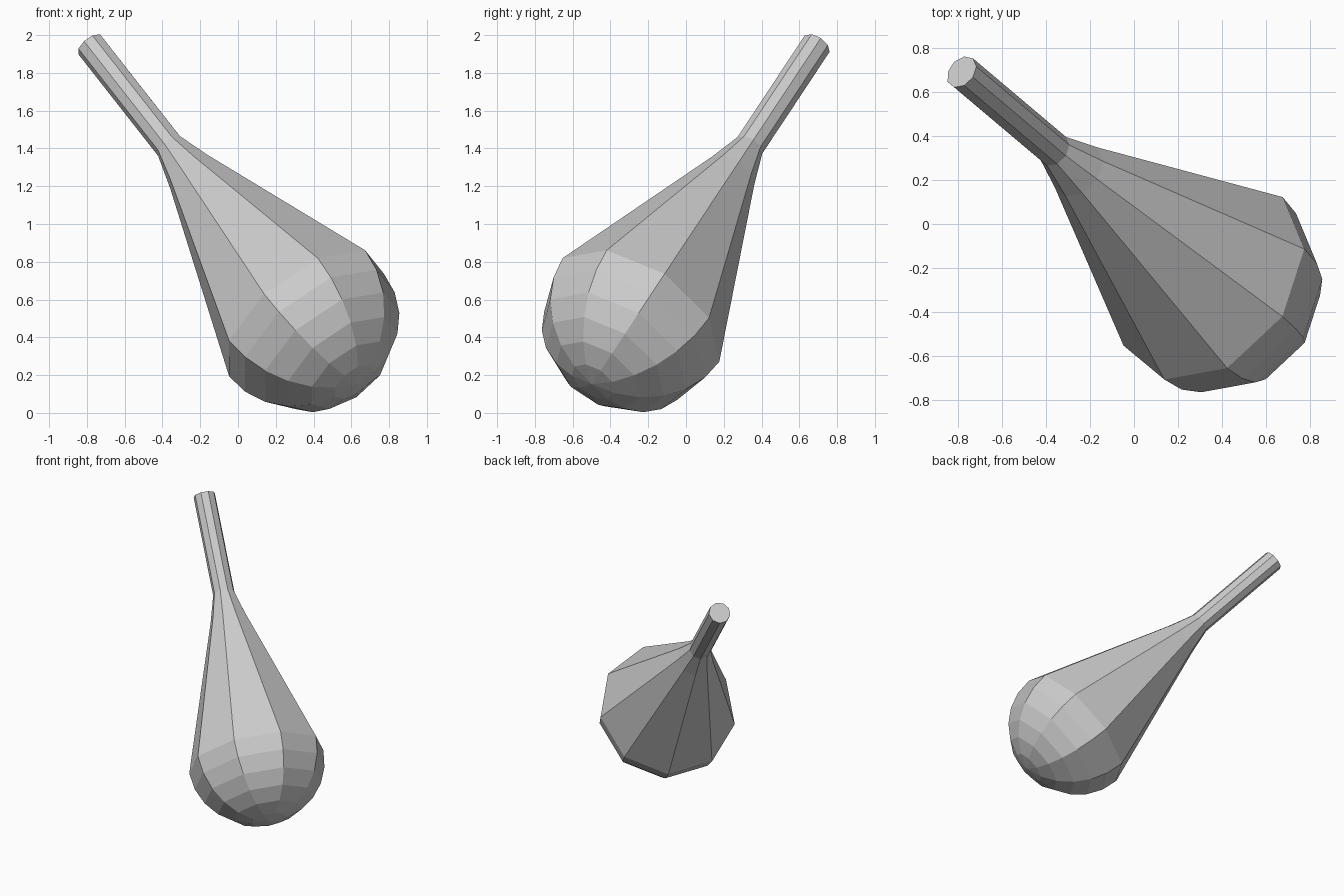
import bpy, bmesh
from math import sin, cos, pi, radians
from mathutils import Vector

if "Cube" in bpy.data.objects:
    bpy.data.objects.remove(bpy.data.objects["Cube"])

SIDES, R = 9, 0.505
base = Vector((0.35, -0.265, 0.505))      # centre of the rounded end
tip = Vector((-0.782, 0.69, 1.948))       # centre of the handle end
axis = (tip - base).normalized()
length = (tip - base).length

# Cross-section frame; one facet corner points along u
u = Vector((0.07, -0.385, 0.315))
u = (u - axis * u.dot(axis)).normalized()
v = axis.cross(u)

# Profile (distance along axis, radius): hemisphere, cone, handle
profile = [(-R * sin(radians(a)), R * cos(radians(a))) for a in range(75, -1, -15)]
profile += [(1.10, 0.136), (1.297, 0.08), (length, 0.08)]

bm = bmesh.new()
rings = []
for t, r in profile:
    rings.append([bm.verts.new(base + axis * t
                  + (u * cos(2 * pi * i / SIDES) + v * sin(2 * pi * i / SIDES)) * r)
                  for i in range(SIDES)])
pole = bm.verts.new(base - axis * R)
for i in range(SIDES):
    j = (i + 1) % SIDES
    bm.faces.new((pole, rings[0][j], rings[0][i]))
    for a, b in zip(rings, rings[1:]):
        bm.faces.new((a[i], a[j], b[j], b[i]))
bm.faces.new(rings[-1])                   # handle end cap
bmesh.ops.recalc_face_normals(bm, faces=bm.faces)

mesh = bpy.data.meshes.new("bulb_with_handle")
bm.to_mesh(mesh)
bm.free()
bpy.context.collection.objects.link(bpy.data.objects.new("bulb_with_handle", mesh))
